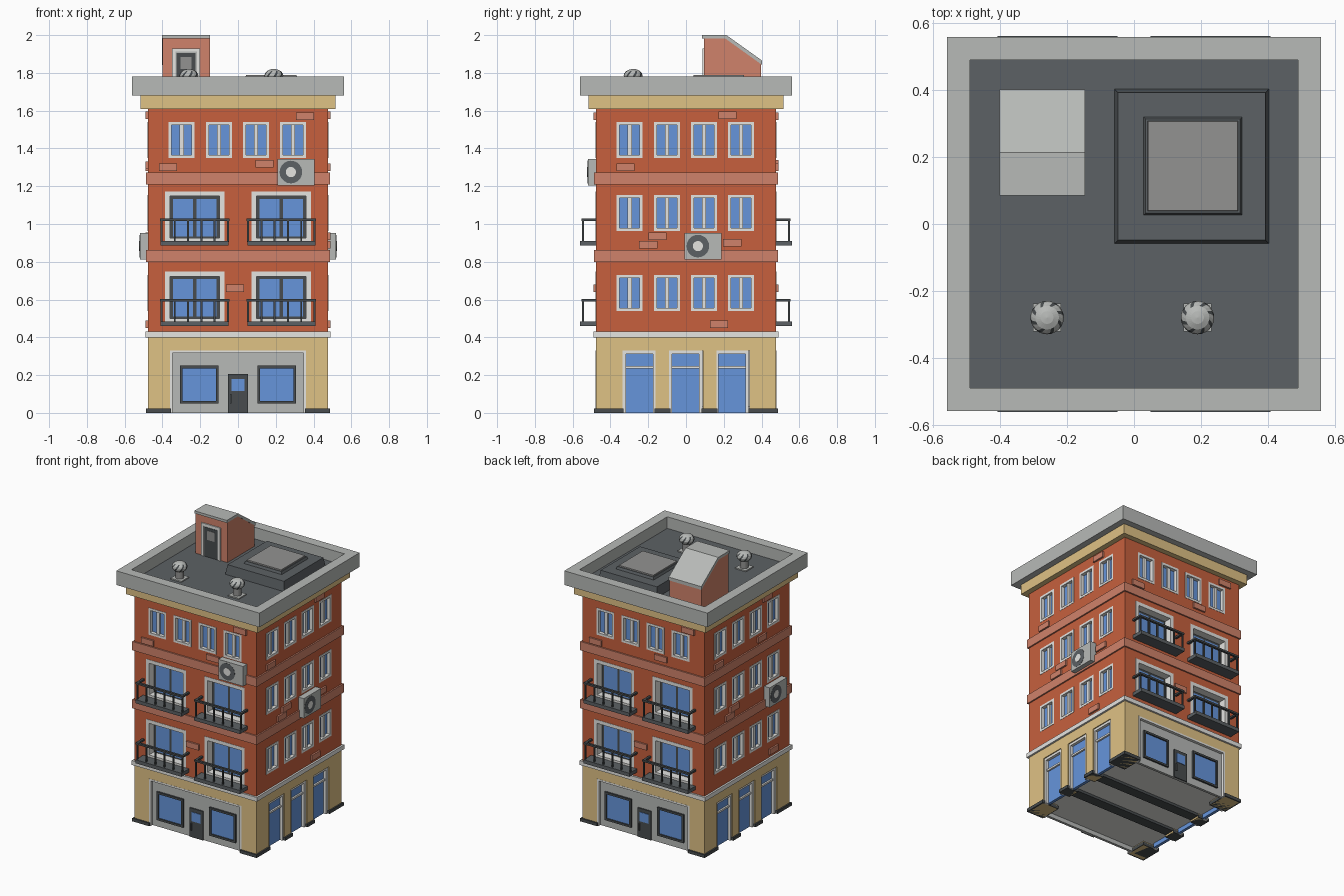
import bpy, bmesh, math
from mathutils import Matrix, Vector

if "Cube" in bpy.data.objects:
    bpy.data.objects.remove(bpy.data.objects["Cube"])

COLORS = {
    "brick": (0.57, 0.118, 0.048), "pale brick": (0.63, 0.225, 0.145),
    "sandstone": (0.74, 0.54, 0.235), "concrete": (0.475, 0.49, 0.475),
    "asphalt": (0.107, 0.12, 0.128), "glass": (0.133, 0.30, 0.71),
    "white trim": (0.78, 0.78, 0.755), "charcoal": (0.065, 0.073, 0.077),
    "mid grey": (0.29, 0.29, 0.285),
}
MATS = {}
for n, c in COLORS.items():
    MATS[n] = bpy.data.materials.new(n)
    MATS[n].diffuse_color = (*c, 1)

parts = {}  # object name -> (bmesh, material names)


def part(name, *mats):
    if name not in parts:
        parts[name] = (bmesh.new(), mats)
    return parts[name][0]


def block(name, mat, x0, x1, y0, y1, z0, z1, taper=0, side=0):
    """Box, top edges pulled in by taper, turned by quarter turns about z."""
    bm = part(name, mat)
    verts = bmesh.ops.create_cube(bm, size=1)["verts"]
    rot = Matrix.Rotation(side * math.pi / 2, 3, 'Z')
    for v in verts:
        t = taper if v.co.z > 0 else 0
        v.co = rot @ Vector((x1 - t if v.co.x > 0 else x0 + t,
                             y1 - t if v.co.y > 0 else y0 + t,
                             z1 if v.co.z > 0 else z0))


def wall(name, mat, side, u0, u1, z0, z1, d0, d1):
    """Box on a facade: u runs along the wall, d is distance from the axis."""
    block(name, mat, u0, u1, -d1, -d0, z0, z1, side=side)


def disc(name, mat, side, u, z, r, d0, d1, n=20):
    m = (Matrix.Rotation(side * math.pi / 2, 4, 'Z') @
         Matrix.Translation((u, -(d0 + d1) / 2, z)) @ Matrix.Rotation(math.pi / 2, 4, 'X'))
    bmesh.ops.create_cone(part(name, mat), cap_ends=True, segments=n, radius1=r,
                          radius2=r, depth=d1 - d0, matrix=m)


def frame(name, mat, side, u0, u1, z0, z1, t, d0, d1, sill=True):
    wall(name, mat, side, u0, u0 + t, z0, z1, d0, d1)
    wall(name, mat, side, u1 - t, u1, z0, z1, d0, d1)
    wall(name, mat, side, u0 + t, u1 - t, z1 - t, z1, d0, d1)
    if sill:
        wall(name, mat, side, u0 + t, u1 - t, z0, z0 + t, d0, d1)


def prism(name, mat, profile, x0, x1):
    """Extrude a (y, z) outline along x."""
    bm = part(name, mat)
    f = bm.faces.new([bm.verts.new((x0, y, z)) for y, z in profile])
    new = bmesh.ops.extrude_face_region(bm, geom=[f])["geom"]
    bmesh.ops.translate(bm, vec=(x1 - x0, 0, 0),
                        verts=[g for g in new if isinstance(g, bmesh.types.BMVert)])


W = 0.477  # half width of the walls

# Main volumes, stacked
block("ground_core", "white trim", -.445, .445, -.445, .445, 0.03, .34)
block("ground_lintel", "sandstone", -W, W, -W, W, .33, .40)
block("stone_ledge", "white trim", -.49, .49, -.49, .49, .40, .43)
block("brick_walls", "brick", -W, W, -W, W, .43, 1.61)
for z in (.80, 1.21):
    block("floor_bands", "pale brick", -.487, .487, -.487, .487, z, z + .062)
block("cornice", "sandstone", -.515, .515, -.515, .515, 1.61, 1.68)
block("roof_slab", "concrete", -.56, .56, -.56, .56, 1.68, 1.69)
block("roof_floor", "asphalt", -.49, .49, -.49, .49, 1.69, 1.698)
for s in range(4):
    wall("parapet", "concrete", s, -.56, .49, 1.69, 1.78, .49, .56)

# Corner piers, side piers and their plinths
for sx in (-1, 1):
    for sy in (-1, 1):
        x, y = sorted((sx * .36, sx * W)), sorted((sy * .335, sy * W))
        block("corner_piers", "sandstone", *x, *y, 0, .33)
        x, y = sorted((sx * .355, sx * .487)), sorted((sy * .33, sy * .487))
        block("corner_plinths", "charcoal", *x, *y, 0, .022)
    for y in (-.125, .125):
        x = sorted((sx * .40, sx * W))
        block("side_piers", "sandstone", *x, y - .036, y + .036, 0, .33)
        x = sorted((sx * .40, sx * .487))
        block("side_plinths", "charcoal", *x, y - .042, y + .042, 0, .022)
for y in (-.125, .125):
    block("floor_beams", "charcoal", -.40, .40, y - .036, y + .036, .012, .03)


def window(s, u, z):
    """Two-pane window set back in the wall."""
    wall("wall_cutter", "brick", s, u - .068, u + .068, z + .001, z + .189, .443, .52)
    frame("window_frames", "white trim", s, u - .069, u + .069, z, z + .19, .016, .44, W + .002)
    wall("window_mullions", "white trim", s, u - .011, u + .011, z + .015, z + .175, .44, .468)
    wall("window_panes", "glass", s, u - .054, u + .054, z + .015, z + .175, .44, .454)


def balcony(s, u, z):
    # double glass door, deeply set back
    wall("wall_cutter", "brick", s, u - .156, u + .156, z + .016, z + .287, .415, .52)
    frame("balcony_door_surrounds", "white trim", s, u - .157, u + .157, z + .015, z + .288, .025, .41, W + .002)
    wall("balcony_doors", "charcoal", s, u - .133, u + .133, z + .03, z + .265, .41, .425)
    for a in (-.115, .008):
        wall("balcony_door_panes", "glass", s, u + a, u + a + .107, z + .05, z + .248, .42, .428)
    # slab, posts and rails
    wall("balcony_slabs", "asphalt", s, u - .18, u + .18, z, z + .025, W - .01, .562)
    for i in range(6):
        p = u - .176 + i * .0704
        wall("balcony_posts", "charcoal", s, p - .005, p + .005, z + .02, z + .135, .541, .551)
    wall("balcony_rails", "charcoal", s, u - .185, u + .185, z + .13, z + .143, .538, .554)
    for p in (u - .176, u + .176):
        wall("balcony_rails", "charcoal", s, p - .008, p + .008, z + .13, z + .143, W, .54)


def shop(s):
    wall("shop_panel", "concrete", s, -.36, .36, 0, .33, .44, .458)
    frame("shop_trim", "white trim", s, -.361, .361, 0, .331, .013, .45, W + .001, False)
    for u in (-.205, .205):
        frame("shop_window_frames", "charcoal", s, u - .103, u + .103, .05, .25, .014, .45, .470)
        wall("shop_windows", "glass", s, u - .095, u + .095, .06, .24, .45, .461)
    wall("shop_door", "charcoal", s, -.052, .052, 0, .205, .45, .466)
    wall("shop_door_window", "glass", s, -.034, .034, .115, .18, .46, .470)
    wall("shop_door_handle", "asphalt", s, -.043, -.034, .05, .10, .46, .474)


def side_door(s, u):
    wall("side_door_glass", "glass", s, u - .075, u + .075, 0, .32, .43, .450)
    frame("side_door_frames", "white trim", s, u - .089, u + .089, 0, .331, .018, .44, .470, False)
    wall("side_door_transoms", "white trim", s, u - .072, u + .072, .235, .248, .44, .462)


def air_conditioner(s, u, z):
    wall("air_conditioners", "concrete", s, u - .097, u + .097, z - .07, z + .07, W - .01, .52)
    disc("fan_grilles", "asphalt", s, u - .027, z, .06, .51, .5215)
    disc("fan_hubs", "white trim", s, u - .027, z, .027, .51, .523)


COLS = (-.298, -.1, .096, .292)
for s in (0, 2):  # front and back
    shop(s)
    for u in COLS:
        window(s, u, 1.35)
    for u in (-.229, .229):
        for z in (.46, .885):
            balcony(s, u, z)
for s in (1, 3):  # right and left
    for u in COLS:
        for z in (.54, .963, 1.35):
            window(s, u, z)
    for u in (-.247, -.002, .243):
        side_door(s, u)
air_conditioner(0, .307, 1.275)
air_conditioner(1, .09, .883)
air_conditioner(3, .29, .883)

# Loose accent bricks on each wall
FRONT = [(-.37, 1.30), (.14, 1.318), (.355, 1.57), (-.015, .66)]
RIGHT = [(-.32, 1.30), (.22, 1.575), (-.15, .935), (-.20, .89), (.245, .90), (.175, .47)]
LEFT = [(-.32, 1.30), (.16, 1.31), (.22, 1.575), (-.15, .935), (-.20, .89), (.29, .47)]
for s, spots in enumerate((FRONT, RIGHT, FRONT, LEFT)):
    for u, z in spots:
        wall("accent_bricks", "pale brick", s, u - .048, u + .048, z - .02, z + .02, W - .01, W + .012)

# Stair hut with sloped cap and door
prism("stair_hut", "pale brick", [(.095, 1.69), (.398, 1.69), (.398, 1.85), (.21, 1.985), (.095, 1.985)], -.40, -.149)
prism("stair_hut_cap", "concrete", [(.086, 1.982), (.208, 1.982), (.403, 1.842), (.403, 1.865), (.214, 2.0), (.086, 2.0)], -.402, -.147)
for x in (-.350, -.218):
    block("hut_door_frame", "white trim", x, x + .018, .087, .10, 1.69, 1.93)
block("hut_door_frame", "white trim", -.35, -.20, .087, .10, 1.912, 1.93)
block("hut_door_panel", "concrete", -.332, -.218, .0925, .10, 1.69, 1.912)
block("hut_door", "charcoal", -.325, -.225, .090, .10, 1.69, 1.905)
block("hut_door_window", "mid grey", -.305, -.245, .088, .095, 1.82, 1.885)

# Raised roof hatch
block("hatch_base", "asphalt", -.06, .405, -.06, .405, 1.69, 1.765, .012)
block("hatch_rim", "asphalt", .027, .325, .025, .322, 1.76, 1.782, .008)
block("hatch_top", "mid grey", .038, .314, .036, .311, 1.765, 1.79, .004)

# Spinning roof vents: twisted light blades over a dark core
for x in (-.26, .19):
    y = -.28
    block("vent_bases", "concrete", x - .042, x + .042, y - .042, y + .042, 1.69, 1.706)
    bmesh.ops.create_cone(part("vent_necks", "mid grey"), cap_ends=True, segments=16, radius1=.027,
                          radius2=.027, depth=.07, matrix=Matrix.Translation((x, y, 1.735)))
    bm = part("vent_turbines", "concrete", "charcoal")
    seg = 24
    verts = bmesh.ops.create_uvsphere(bm, u_segments=seg, v_segments=8, radius=1)["verts"]
    for f in {f for v in verts for f in v.link_faces}:
        c = f.calc_center_median()
        i = int(math.atan2(c.y, c.x) % (2 * math.pi) / (2 * math.pi) * seg)
        f.material_index = 1 if i % 3 == 0 and c.z < .7 else 0
    for v in verts:
        co = Matrix.Rotation(v.co.z * .5, 3, 'Z') @ v.co
        v.co = Vector((x + co.x * .05, y + co.y * .05, 1.785 + co.z * .036))

# Turn every collected part into an object
for name, (bm, mats) in parts.items():
    bmesh.ops.recalc_face_normals(bm, faces=bm.faces)
    me = bpy.data.meshes.new(name)
    bm.to_mesh(me)
    bm.free()
    for m in mats:
        me.materials.append(MATS[m])
    bpy.context.collection.objects.link(bpy.data.objects.new(name, me))

# Cut the window and door openings into the brick
cutter = bpy.data.objects["wall_cutter"]
cutter.hide_render = True
cutter.hide_set(True)
cut = bpy.data.objects["brick_walls"].modifiers.new("openings", 'BOOLEAN')
cut.operation, cut.solver, cut.object = 'DIFFERENCE', 'EXACT', cutter

for m in bpy.data.materials:
    if m.users and not m.is_grease_pencil:
        m.use_nodes = True
        m.node_tree.nodes["Principled BSDF"].inputs["Base Color"].default_value = m.diffuse_color
